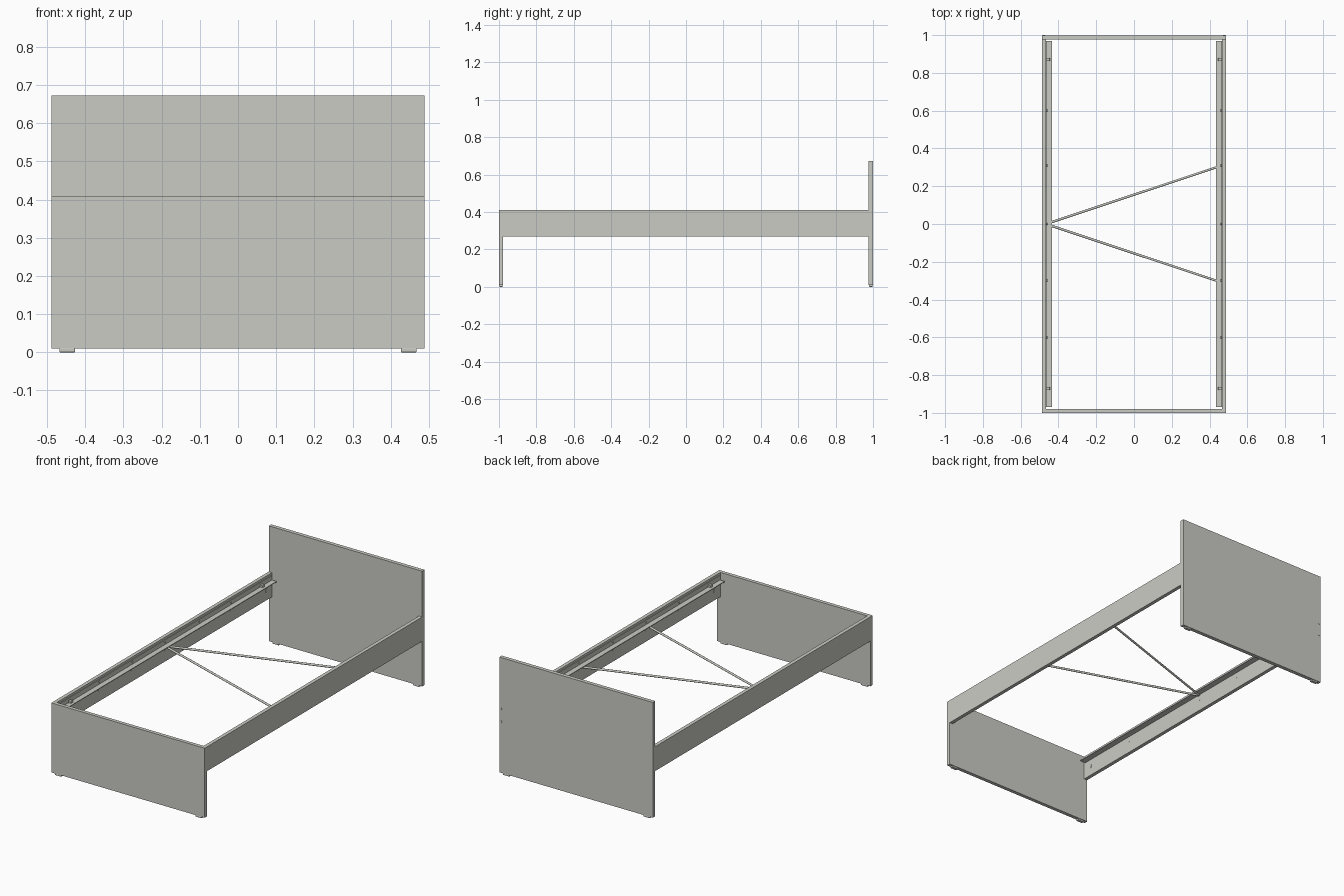
import bpy
import math
from mathutils import Vector

if "Cube" in bpy.data.objects:
    bpy.data.objects.remove(bpy.data.objects["Cube"])

grey = bpy.data.materials.new("light grey")
grey.diffuse_color = (0.60, 0.60, 0.56, 1)
grey.use_nodes = True
grey.node_tree.nodes["Principled BSDF"].inputs["Base Color"].default_value = grey.diffuse_color


def finish(ob, name):
    ob.name = name
    ob.data.materials.append(grey)
    return ob


def box(name, x, y, z, bevel=0.0):
    """Box given by its (min, max) extents."""
    bpy.ops.mesh.primitive_cube_add(size=1)
    ob = bpy.context.object
    ob.location = [(a + b) / 2 for a, b in (x, y, z)]
    ob.scale = [abs(b - a) for a, b in (x, y, z)]
    bpy.ops.object.transform_apply(location=False, rotation=False, scale=True)
    if bevel:
        m = ob.modifiers.new("bevel", 'BEVEL')
        m.width = bevel
        m.segments = 2
    return finish(ob, name)


def rod(name, a, b, radius, sides=12):
    """Round bar between two points."""
    a, b = Vector(a), Vector(b)
    d = b - a
    bpy.ops.mesh.primitive_cylinder_add(vertices=sides, radius=radius,
                                        depth=d.length, location=(a + b) / 2)
    ob = bpy.context.object
    ob.rotation_euler = d.to_track_quat('Z', 'Y').to_euler()
    bpy.ops.object.shade_smooth_by_angle(angle=math.radians(50))
    return finish(ob, name)


def sided(s, a, b):
    return tuple(sorted((s * a, s * b)))


# End panels
box("headboard", (-0.488, 0.488), (0.977, 0.999), (0.01, 0.673))
box("footboard", (-0.488, 0.488), (-1.0, -0.979), (0.01, 0.41))

for s, side in ((-1, "left"), (1, "right")):
    # Side rail
    box(side + "_side_rail", sided(s, 0.467, 0.488), (-0.979, 0.977), (0.27, 0.41))

    # Angled metal slat support: ledge plus upright flange
    box(side + "_slat_ledge", sided(s, 0.433, 0.467), (-0.97, 0.97), (0.367, 0.371))
    box(side + "_ledge_flange", sided(s, 0.463, 0.467), (-0.97, 0.97), (0.371, 0.397))

    # Screws holding the support, above and below the ledge
    for y in (-0.6, -0.3, 0, 0.31, 0.6):
        rod(side + "_flange_screw", (s * 0.464, y, 0.384), (s * 0.459, y, 0.384), 0.005)
        rod(side + "_rail_screw", (s * 0.468, y, 0.335), (s * 0.466, y, 0.335), 0.004)

    for e in (-1, 1):
        # Locking disc on the inner rail face and stop on the ledge
        rod(side + "_rail_lock", (s * 0.468, e * 0.93, 0.325), (s * 0.465, e * 0.93, 0.325), 0.014, 20)
        box(side + "_ledge_stop", sided(s, 0.446, 0.463), sided(e, 0.862, 0.88), (0.371, 0.384), 0.002)

    # Bolt heads on the back of the headboard
    for z in (0.305, 0.377):
        rod(side + "_headboard_bolt", (s * 0.478, 0.998, z), (s * 0.478, 1.0, z), 0.006)

    # Low feet under both panels
    box(side + "_front_foot", sided(s, 0.427, 0.468), (-0.998, -0.981), (0, 0.01), 0.002)
    box(side + "_back_foot", sided(s, 0.427, 0.468), (0.979, 0.997), (0, 0.01), 0.002)

# Diagonal braces under the ledges
for e, end in ((-1, "front"), (1, "back")):
    rod(end + "_brace", (-0.46, e * 0.002, 0.361), (0.456, e * 0.307, 0.361), 0.006)
